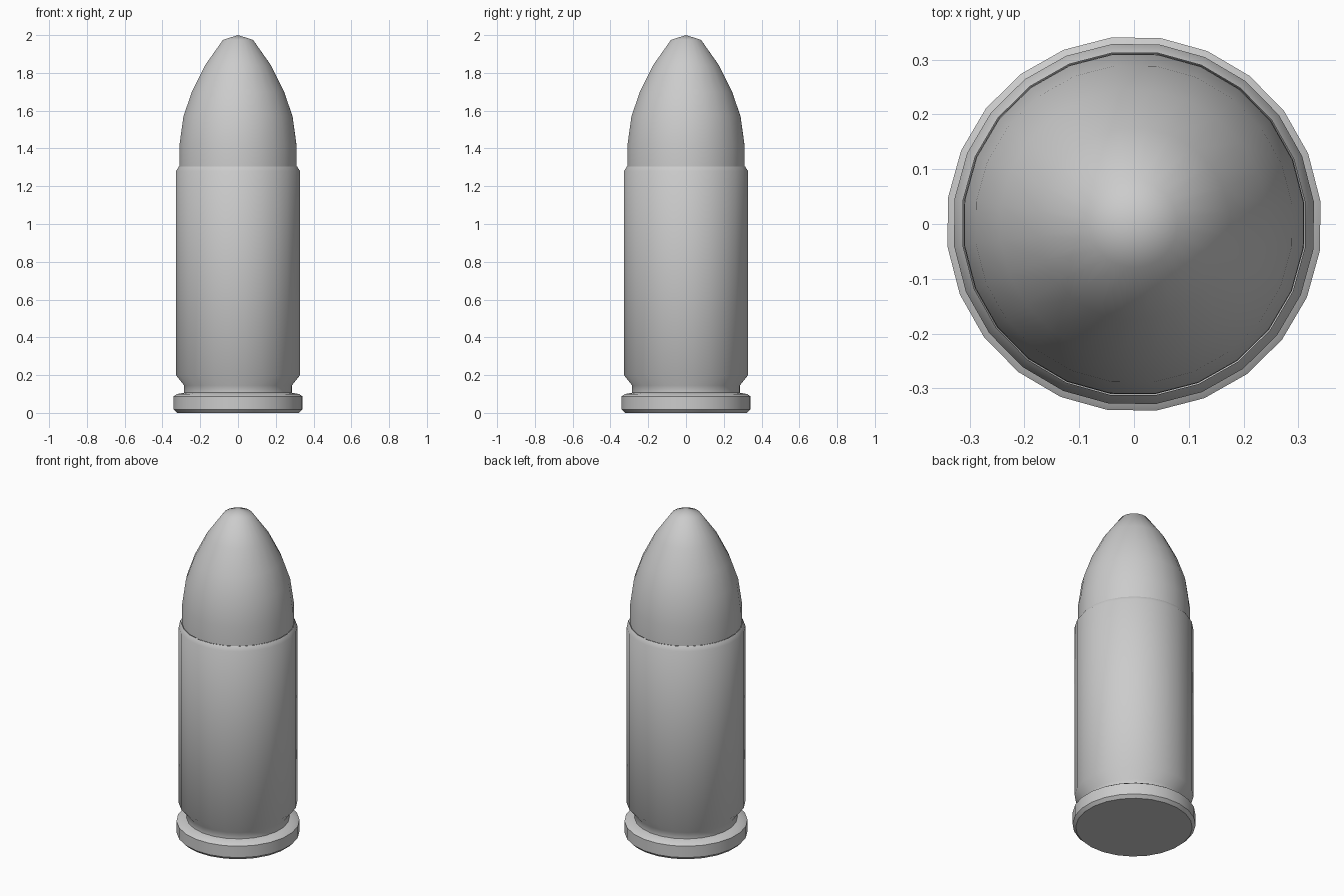
import bpy, bmesh, math

if "Cube" in bpy.data.objects:
    bpy.data.objects.remove(bpy.data.objects["Cube"])

SIDES = 24
OFFSET = math.radians(7)


def lathe(name, profile, sharp_angle):
    """Revolve (radius, z) points around z; radius 0 makes a single pole."""
    bm = bmesh.new()
    rings = []
    for r, z in profile:
        if r == 0:
            rings.append([bm.verts.new((0, 0, z))])
        else:
            angles = [OFFSET + math.tau * i / SIDES for i in range(SIDES)]
            rings.append([bm.verts.new((r * math.cos(a), r * math.sin(a), z)) for a in angles])
    for low, high in zip(rings, rings[1:]):
        for i in range(SIDES):
            j = (i + 1) % SIDES
            if len(high) == 1:
                bm.faces.new((low[i], low[j], high[0]))
            else:
                bm.faces.new((low[i], low[j], high[j], high[i]))
    # flat cap where the profile starts as a solid base
    if profile[0][1] == 0:
        bm.faces.new(rings[0][::-1])
    bm.normal_update()
    mesh = bpy.data.meshes.new(name)
    bm.to_mesh(mesh)
    bm.free()
    obj = bpy.data.objects.new(name, mesh)
    bpy.context.collection.objects.link(obj)
    bpy.ops.object.select_all(action='DESELECT')
    obj.select_set(True)
    bpy.context.view_layer.objects.active = obj
    bpy.ops.object.shade_smooth_by_angle(angle=math.radians(sharp_angle))
    return obj


# Casing: flat base, rim, extractor groove, straight wall, chamfered mouth
lathe("casing", [
    (0.325, 0), (0.343, 0.018), (0.343, 0.088), (0.325, 0.1), (0.287, 0.107),
    (0.287, 0.145), (0.331, 0.2), (0.331, 1.28), (0.315, 1.305),
], 44)

# Rounded nose seated in the casing mouth
lathe("nose", [
    (0.313, 1.305), (0.312, 1.42), (0.291, 1.57), (0.246, 1.7),
    (0.176, 1.84), (0.08, 1.975), (0.0, 2.0),
], 60)
